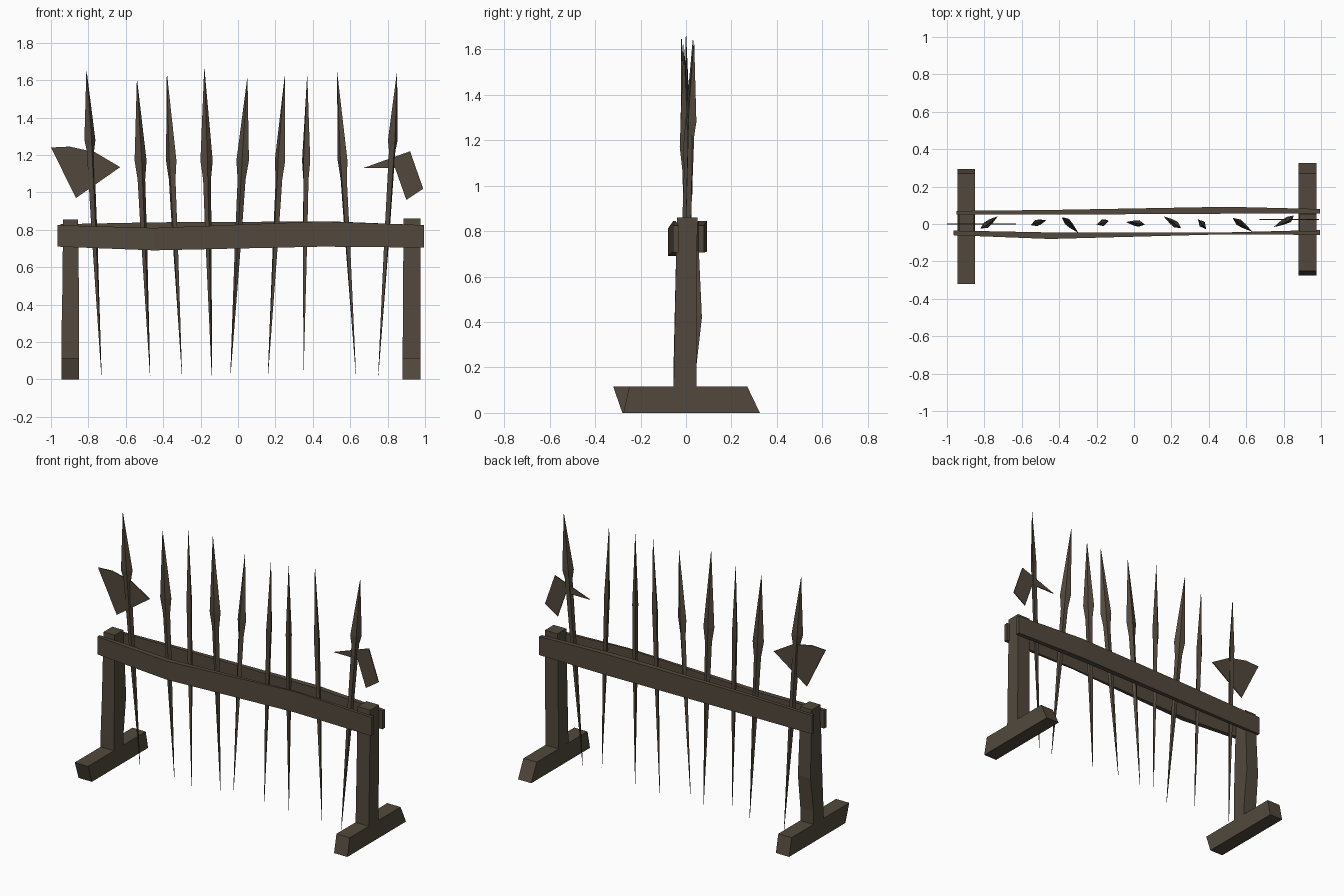
import bpy
import bmesh
from math import cos, sin, radians
from mathutils import Vector

cube = bpy.data.objects.get("Cube")
if cube:
    bpy.data.objects.remove(cube, do_unlink=True)

wood = bpy.data.materials.new("dark weathered brown")
wood.use_nodes = True
colour = (0.085, 0.066, 0.046, 1)
wood.diffuse_color = colour
bsdf = wood.node_tree.nodes["Principled BSDF"]
bsdf.inputs["Base Color"].default_value = colour
bsdf.inputs["Roughness"].default_value = 0.9


def loft(name, rings):
    """Skin a row of equal-sized rings and cap both ends."""
    bm = bmesh.new()
    loops = [[bm.verts.new(p) for p in ring] for ring in rings]
    n = len(loops[0])
    for a, b in zip(loops, loops[1:]):
        for i in range(n):
            j = (i + 1) % n
            bm.faces.new((a[i], a[j], b[j], b[i]))
    bm.faces.new(loops[0][::-1])
    bm.faces.new(loops[-1])
    bmesh.ops.recalc_face_normals(bm, faces=bm.faces)
    mesh = bpy.data.meshes.new(name)
    bm.to_mesh(mesh)
    bm.free()
    mesh.materials.append(wood)
    obj = bpy.data.objects.new(name, mesh)
    bpy.context.collection.objects.link(obj)
    return obj


def rect_xy(x0, x1, y0, y1, z):
    return [(x0, y0, z), (x1, y0, z), (x1, y1, z), (x0, y1, z)]


def rect_yz(x, y0, y1, z0, z1):
    return [(x, y0, z0), (x, y1, z0), (x, y1, z1), (x, y0, z1)]


# Feet with slanted ends
loft("left_foot", [rect_xy(0.88, 0.975, -0.275, 0.325, 0),
                   rect_xy(0.88, 0.975, -0.25, 0.27, 0.115)])
loft("right_foot", [rect_xy(-0.945, -0.85, -0.28, 0.295, 0),
                    rect_xy(-0.945, -0.85, -0.32, 0.27, 0.115)])

# Posts: one straight, one warped towards the back
loft("left_post", [rect_xy(0.88, 0.975, -0.055, 0.045, 0.1),
                   rect_xy(0.885, 0.975, -0.04, 0.05, 0.86)])
loft("right_post", [rect_xy(-0.945, -0.85, -0.055, 0.045, 0.1),
                    rect_xy(-0.945, -0.85, -0.055, 0.045, 0.2),
                    rect_xy(-0.94, -0.85, -0.05, 0.07, 0.42),
                    rect_xy(-0.935, -0.855, -0.04, 0.05, 0.855)])

# Rough-hewn rails along both sides of the posts
loft("front_rail", [rect_yz(-0.965, -0.06, -0.035, 0.71, 0.825),
                    rect_yz(-0.45, -0.08, -0.045, 0.69, 0.81),
                    rect_yz(0.45, -0.056, -0.046, 0.71, 0.845),
                    rect_yz(0.995, -0.058, -0.032, 0.705, 0.825)])
loft("back_rail", [rect_yz(-0.95, 0.05, 0.07, 0.71, 0.83),
                   rect_yz(-0.45, 0.05, 0.075, 0.71, 0.84),
                   rect_yz(0.5, 0.055, 0.092, 0.71, 0.845),
                   rect_yz(0.995, 0.055, 0.08, 0.705, 0.825)])


# Spears: a tapering square shaft and a flat diamond head
def spear(index, tip, end, angle, neck=1.04, wide=1.17):
    tip, end = Vector(tip), Vector(end)
    a = radians(angle)
    u, v = Vector((cos(a), sin(a), 0)), Vector((-sin(a), cos(a), 0))

    def ring(z, w, t):
        c = end.lerp(tip, (z - end.z) / (tip.z - end.z))
        return [c + u * w, c + v * t, c - u * w, c - v * t]

    loft(f"spear_shaft_{index}", [ring(end.z, 0.001, 0.001),
                                  ring(0.75, 0.017, 0.014),
                                  ring(wide, 0.023, 0.017)])
    loft(f"spear_head_{index}", [ring(neck, 0.018, 0.014),
                                 ring(wide, 0.034, 0.018),
                                 ring(tip.z, 0.001, 0.001)])


spears = [
    ((-0.81, -0.02, 1.65), (-0.73, 0.04, 0.02), 30, 1.2, 1.28),
    ((-0.54, 0.0, 1.6), (-0.47, 0.02, 0.02), 20),
    ((-0.38, 0.035, 1.63), (-0.3, -0.045, 0.03), -35),
    ((-0.18, 0.0, 1.66), (-0.14, 0.02, 0.02), 15),
    ((0.05, 0.0, 1.61), (-0.04, 0.01, 0.03), -10),
    ((0.25, -0.02, 1.62), (0.16, 0.04, 0.02), -35),
    ((0.37, -0.01, 1.62), (0.35, 0.02, 0.02), -50),
    ((0.53, 0.03, 1.64), (0.63, -0.04, 0.03), -40),
    ((0.85, 0.035, 1.64), (0.75, -0.015, 0.02), 40, 1.2, 1.28),
]
for i, data in enumerate(spears, 1):
    spear(i, *data)


# Thin blades fixed on the two end spears
def blade(name, y, outline):
    loft(name, [[(x, y + d, z) for x, z in outline] for d in (-0.003, 0.003)])


blade("fan_blade", 0.0, [(-1, 1.24), (-0.9, 1.245), (-0.765, 1.215),
                         (-0.63, 1.135), (-0.866, 0.97)])
blade("hooked_blade", 0.025, [(0.67, 1.13), (0.92, 1.22), (0.99, 1.02),
                              (0.9, 0.96), (0.84, 1.13)])
